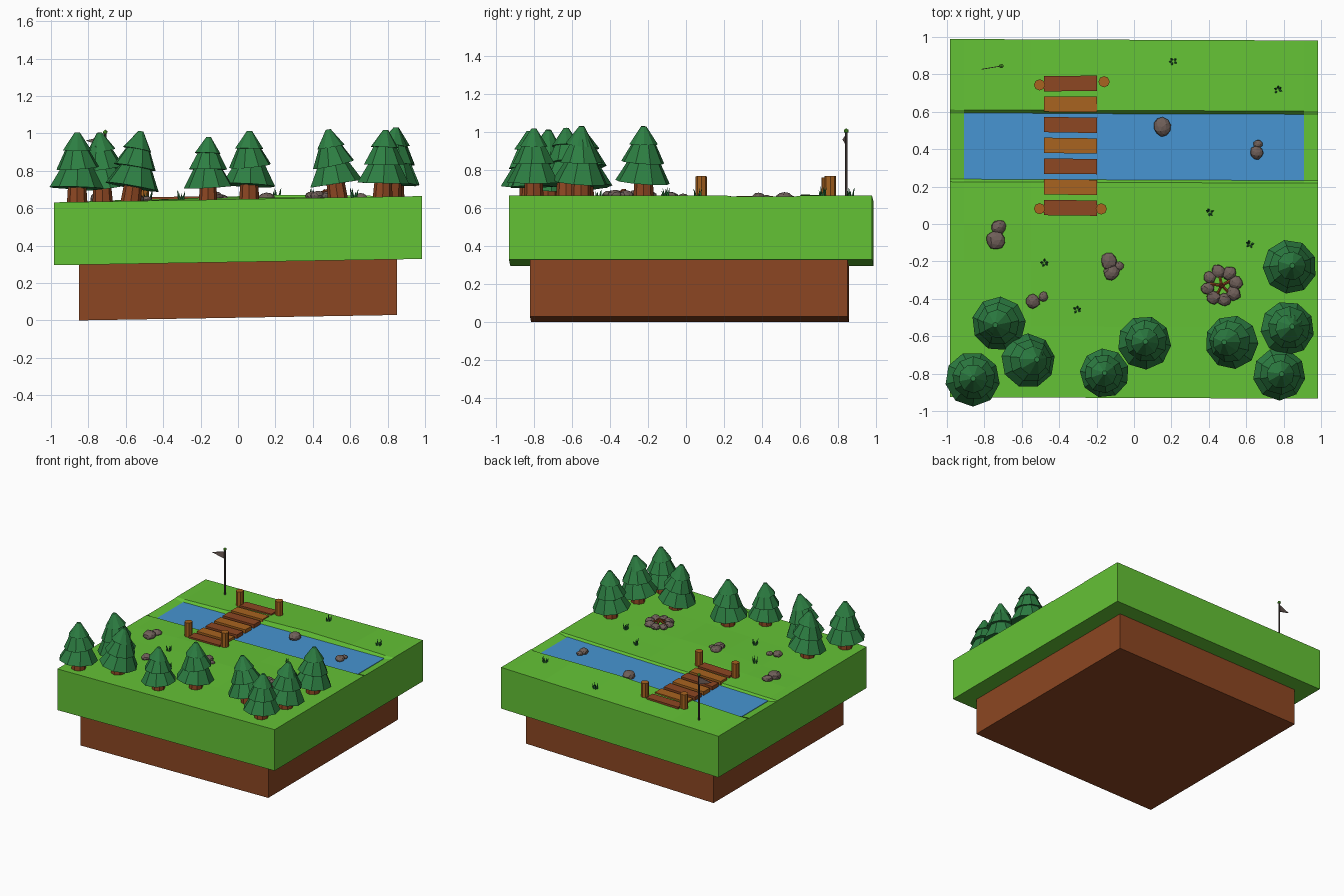
import bpy, bmesh, math, random
from mathutils import Vector, Matrix

if "Cube" in bpy.data.objects:
    bpy.data.objects.remove(bpy.data.objects["Cube"])

random.seed(4)
GROUND = 0.648


def material(name, rgb):
    m = bpy.data.materials.new(name)
    m.diffuse_color = (*rgb, 1)
    m.use_nodes = True
    m.node_tree.nodes["Principled BSDF"].inputs["Base Color"].default_value = m.diffuse_color
    return m


GRASS = material("grass_green", (0.127, 0.54, 0.036))
DIRT = material("dirt_brown", (0.265, 0.062, 0.016))
PLANK = material("light_wood", (0.39, 0.125, 0.014))
WATER = material("water_blue", (0.062, 0.30, 0.64))
LEAF = material("pine_green", (0.026, 0.21, 0.055))
STONE = material("stone_grey", (0.16, 0.115, 0.10))
POLE = material("dark_metal", (0.06, 0.045, 0.04))


def finish(name, bm, *mats):
    # the whole diorama leans slightly up to the right
    for v in bm.verts:
        v.co.z += 0.017 * v.co.x
        v.co.y -= 0.004 * v.co.x
    me = bpy.data.meshes.new(name)
    bm.to_mesh(me)
    bm.free()
    for m in mats:
        me.materials.append(m)
    ob = bpy.data.objects.new(name, me)
    bpy.context.collection.objects.link(ob)
    return ob


def paint(verts, idx):
    for f in {f for v in verts for f in v.link_faces}:
        f.material_index = idx


def box(bm, lo, hi, mat=0, spin=0):
    lo, hi = Vector(lo), Vector(hi)
    m = (Matrix.Translation((lo + hi) / 2) @ Matrix.Rotation(spin, 4, 'Z')
         @ Matrix.Diagonal((*(hi - lo), 1)))
    paint(bmesh.ops.create_cube(bm, size=1, matrix=m)["verts"], mat)


def cone(bm, p0, p1, r0, r1, n, mat=0, spin=0):
    p0, p1 = Vector(p0), Vector(p1)
    d = p1 - p0
    m = (Matrix.Translation((p0 + p1) / 2) @ d.to_track_quat('Z', 'Y').to_matrix().to_4x4()
         @ Matrix.Rotation(spin, 4, 'Z'))
    paint(bmesh.ops.create_cone(bm, cap_ends=True, segments=n, radius1=r0, radius2=r1,
                                depth=d.length, matrix=m)["verts"], mat)


def rock(bm, x, y, r, z=GROUND, mat=0):
    m = (Matrix.Translation((x, y, z + r * 0.3)) @ Matrix.Rotation(random.random() * 6, 4, 'Z')
         @ Matrix.Diagonal((1, 0.92, 0.65, 1)))
    vs = bmesh.ops.create_icosphere(bm, subdivisions=2, radius=r, matrix=m)["verts"]
    c = Vector((x, y, z + r * 0.3))
    for v in vs:
        v.co = c + (v.co - c) * random.uniform(0.9, 1.06)
    paint(vs, mat)


# grass slab with a shallow river bed and gentle mounds
xs = [-0.985, -0.91, -0.55, -0.2, 0.2, 0.6, 0.91, 0.985]
ys = [-0.93, -0.55, -0.2, 0.0, 0.222, 0.237, 0.587, 0.607, 0.985]
BUMPS = {(-0.2, -0.2): 0.012, (-0.55, 0.0): 0.008, (-0.2, 0.0): 0.008, (-0.2, 0.607): 0.012,
         (0.2, 0.607): 0.02, (0.6, 0.607): 0.01, (-0.55, 0.607): 0.006, (0.2, -0.2): 0.006}


def height(x, y):
    if 0.23 < y < 0.59:
        return -0.02 if abs(x) < 0.95 else -0.003
    return BUMPS.get((x, y), 0)


bm = bmesh.new()
nx, ny = len(xs), len(ys)
top = [[bm.verts.new((x, y, GROUND + height(x, y))) for x in xs] for y in ys]
for j in range(ny - 1):
    for i in range(nx - 1):
        bm.faces.new((top[j][i], top[j][i + 1], top[j + 1][i + 1], top[j + 1][i]))
rim = (top[0][:] + [r[-1] for r in top[1:]] + top[-1][-2::-1] + [r[0] for r in top[-2:0:-1]])
low = [bm.verts.new((v.co.x, v.co.y, 0.312)) for v in rim]
for k in range(len(rim)):
    n = (k + 1) % len(rim)
    bm.faces.new((rim[k], low[k], low[n], rim[n]))
bm.faces.new(low[::-1])
bmesh.ops.recalc_face_normals(bm, faces=bm.faces[:])
finish("grass_slab", bm, GRASS)

# dirt block below
bm = bmesh.new()
box(bm, (-0.85, -0.82, 0.0145), (0.85, 0.855, 0.33))
finish("dirt_base", bm, DIRT)

# river water
bm = bmesh.new()
box(bm, (-0.91, 0.236, GROUND - 0.021), (0.91, 0.59, GROUND - 0.016))
finish("river_water", bm, WATER)

# footbridge planks and corner posts
bm = bmesh.new()
for k in range(7):
    y = 0.085 + k * 0.1108
    box(bm, (-0.482, y - 0.041, 0.637), (-0.197, y + 0.041, 0.667), k % 2,
        random.uniform(-0.015, 0.015))
finish("bridge_planks", bm, DIRT, PLANK)
bm = bmesh.new()
for x, y in ((-0.505, 0.08), (-0.175, 0.08), (-0.505, 0.742), (-0.16, 0.76)):
    cone(bm, (x, y, 0.63), (x, y, 0.77), 0.03, 0.03, 8)
finish("bridge_posts", bm, PLANK)

# pine trees: x, y, size, top lean in x
TREES = [(-0.86, -0.83, 1, 0), (-0.73, -0.54, 0.99, -0.015), (-0.55, -0.73, 1, 0.05),
         (-0.16, -0.80, 0.9, 0), (0.06, -0.63, 0.98, 0), (0.51, -0.63, 0.98, -0.05),
         (0.84, -0.22, 0.99, 0.01), (0.83, -0.55, 0.99, 0.02), (0.78, -0.80, 0.96, 0.015)]
TIERS = [(0.075, 0.21, 0.147, 0.072), (0.18, 0.305, 0.116, 0.05), (0.275, 0.372, 0.078, 0.014)]
for k, (x, y, s, lean) in enumerate(TREES):
    bm = bmesh.new()

    def at(h):
        return (x + lean * (h / 0.37 - 0.45), y, GROUND + h * s)
    cone(bm, at(-0.01), at(0.10), 0.055 * s, 0.048 * s, 8, 0)
    spin = random.random()
    for h0, h1, r0, r1 in TIERS:
        tilt = random.uniform(-0.006, 0.006)
        p0, p1 = Vector(at(h0)), Vector(at(h1))
        cone(bm, p0 - Vector((tilt, tilt, 0)), p1 + Vector((tilt, tilt, 0)),
             r0 * s, r1 * s, 9, 1, spin)
    finish(f"pine_tree_{k + 1}", bm, DIRT, LEAF)

# loose rocks on the land and in the river
bm = bmesh.new()
for x, y, r in ((-0.74, -0.09, 0.055), (-0.725, -0.02, 0.042), (-0.135, -0.2, 0.047),
                (-0.12, -0.26, 0.045), (-0.08, -0.225, 0.027), (-0.54, -0.415, 0.04),
                (-0.485, -0.39, 0.027)):
    rock(bm, x, y, r)
for x, y, r in ((0.15, 0.52, 0.052), (0.655, 0.385, 0.038), (0.662, 0.43, 0.026)):
    rock(bm, x, y, r, GROUND - 0.015)
finish("rocks", bm, STONE)

# campfire: stone ring with crossed logs
cx, cy = 0.468, -0.327
bm = bmesh.new()
for k in range(8):
    a = k * math.tau / 8 + 0.2
    rock(bm, cx + 0.077 * math.cos(a), cy + 0.077 * math.sin(a), random.uniform(0.032, 0.042))
finish("fire_ring", bm, STONE)
bm = bmesh.new()
for k in range(5):
    a = k * math.tau / 5 + 0.5
    c, s = math.cos(a), math.sin(a)
    cone(bm, (cx + 0.065 * c, cy + 0.065 * s, GROUND + 0.012),
         (cx - 0.012 * c, cy - 0.012 * s, GROUND + 0.037), 0.009, 0.009, 6)
finish("fire_logs", bm, DIRT)

# grass tufts
bm = bmesh.new()
for x, y in ((0.21, 0.87), (0.77, 0.72), (0.405, 0.065), (0.62, -0.105),
             (-0.48, -0.21), (-0.305, -0.46)):
    for k in range(5):
        a = k * math.tau / 5 + random.random()
        c, s = math.cos(a), math.sin(a)
        cone(bm, (x + 0.01 * c, y + 0.01 * s, GROUND - 0.005),
             (x + 0.023 * c, y + 0.023 * s, GROUND + random.uniform(0.03, 0.055)), 0.008, 0.001, 4)
finish("grass_tufts", bm, LEAF)

# flag pole with knob and pennant
fx, fy = -0.71, 0.842
bm = bmesh.new()
cone(bm, (fx, fy, 0.64), (fx, fy, 1.01), 0.007, 0.007, 6)
finish("flag_pole", bm, POLE)
bm = bmesh.new()
bmesh.ops.create_icosphere(bm, subdivisions=1, radius=0.014,
                           matrix=Matrix.Translation((fx, fy, 1.018)))
finish("pole_knob", bm, GRASS)
bm = bmesh.new()
corners = [(0, 0, 1.0), (-0.105, -0.018, 0.975), (0, 0, 0.94)]
rings = [[bm.verts.new((fx + x, fy + y + t, z)) for x, y, z in corners] for t in (-0.002, 0.002)]
bm.faces.new(rings[0])
bm.faces.new(rings[1][::-1])
for k in range(3):
    n = (k + 1) % 3
    bm.faces.new((rings[0][n], rings[0][k], rings[1][k], rings[1][n]))
bmesh.ops.recalc_face_normals(bm, faces=bm.faces[:])
finish("pennant", bm, STONE)
